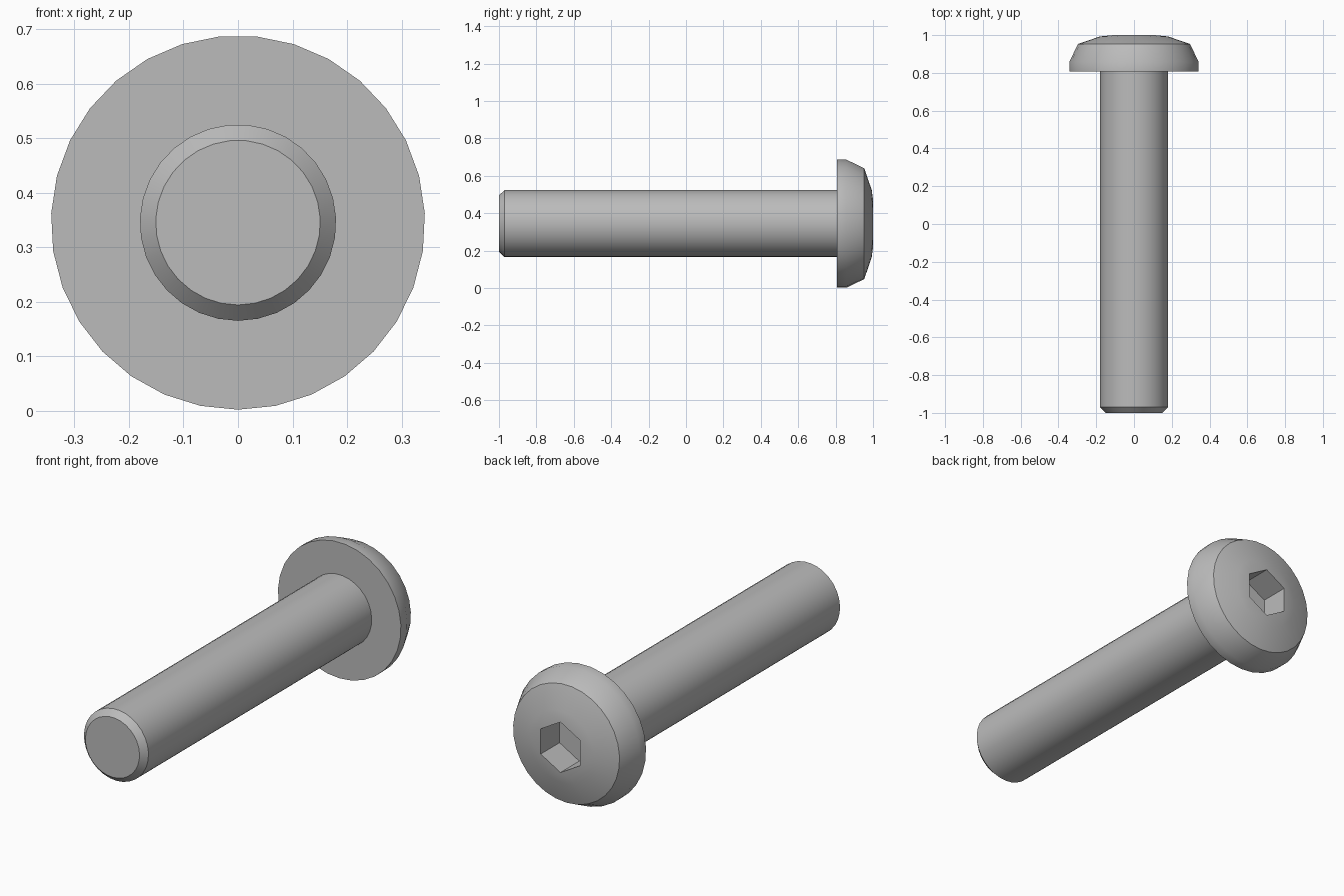
import bpy, bmesh
from math import sin, cos, pi, radians
from mathutils import Vector

if "Cube" in bpy.data.objects:
    bpy.data.objects.remove(bpy.data.objects["Cube"], do_unlink=True)

SIDES = 31
AXIS_Z = 0.345

steel = bpy.data.materials.new("grey steel")
steel.use_nodes = True
colour = (0.5, 0.5, 0.5, 1)
steel.diffuse_color = colour
steel.node_tree.nodes["Principled BSDF"].inputs["Base Color"].default_value = colour


def ring(bm, radius, y, sides=SIDES):
    """Polygon around the bolt axis with one corner pointing straight down."""
    angles = [-pi / 2 + 2 * pi * i / sides for i in range(sides)]
    return [bm.verts.new((radius * cos(a), y, AXIS_Z + radius * sin(a))) for a in angles]


def skin(bm, rings):
    """Join consecutive rings that have equal side counts."""
    for a, b in zip(rings, rings[1:]):
        n = len(a)
        for i in range(n):
            j = (i + 1) % n
            bm.faces.new((a[i], a[j], b[j], b[i]))


def finish(bm, name):
    bmesh.ops.recalc_face_normals(bm, faces=bm.faces)
    mesh = bpy.data.meshes.new(name)
    bm.to_mesh(mesh)
    bm.free()
    mesh.materials.append(steel)
    obj = bpy.data.objects.new(name, mesh)
    bpy.context.collection.objects.link(obj)
    bpy.ops.object.select_all(action='DESELECT')
    obj.select_set(True)
    bpy.context.view_layer.objects.active = obj
    bpy.ops.object.shade_smooth_by_angle(angle=radians(30))


# Shaft with a chamfered, capped tip
bm = bmesh.new()
rings = [ring(bm, r, y) for r, y in ((0.151, -1), (0.18, -0.97), (0.18, 0.808))]
skin(bm, rings)
bm.faces.new(rings[0])
finish(bm, "shaft")

# Domed head: underside, rim, shoulder and dome
bm = bmesh.new()
profile = ((0.18, 0.808), (0.343, 0.808), (0.343, 0.858), (0.297, 0.953), (0.18, 0.993))
rings = [ring(bm, r, y) for r, y in profile]
skin(bm, rings)

# Hexagonal drive socket sunk into the dome
mouth, floor = ring(bm, 0.127, 1, 6), ring(bm, 0.127, 0.85, 6)
skin(bm, [mouth, floor])
bm.faces.new(floor)

# Crown of the dome between its last ring and the socket mouth
edges = [bm.edges.get((loop[i - 1], loop[i])) for loop in (rings[-1], mouth) for i in range(len(loop))]
bmesh.ops.triangle_fill(bm, edges=edges, use_beauty=True, normal=Vector((0, 1, 0)))
finish(bm, "head")
